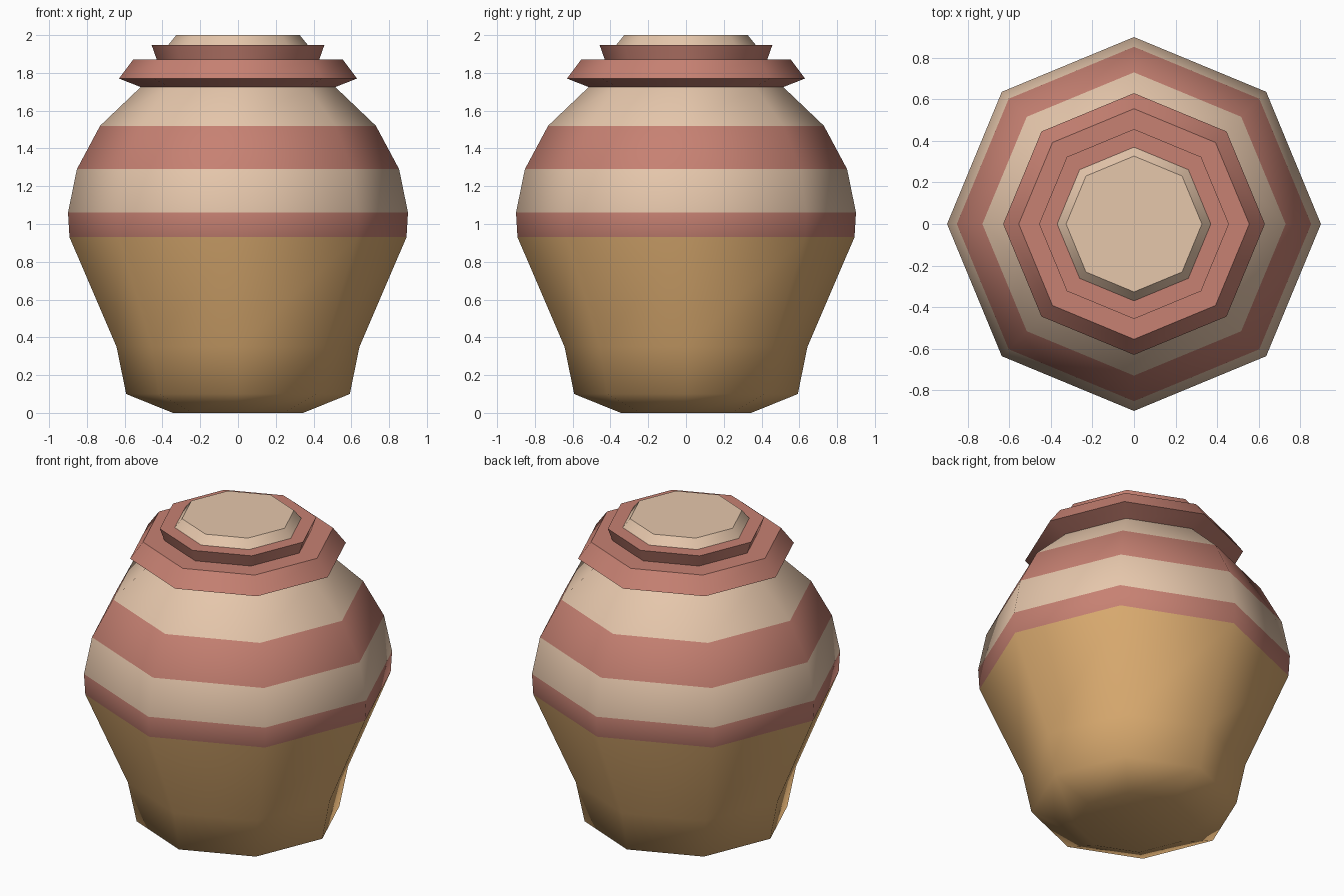
import bpy, bmesh, math

if "Cube" in bpy.data.objects:
    bpy.data.objects.remove(bpy.data.objects["Cube"])

SIDES = 8


def material(name, rgb):
    m = bpy.data.materials.new(name)
    m.diffuse_color = (*rgb, 1.0)
    m.use_nodes = True
    m.node_tree.nodes["Principled BSDF"].inputs["Base Color"].default_value = m.diffuse_color
    return m


cream = material("cream", (0.79, 0.57, 0.41))
red = material("terracotta_red", (0.57, 0.22, 0.17))
tan = material("tan_clay", (0.70, 0.405, 0.16))


def lathe(name, profile, mats, smooth_angle, band=None, cap_start=False, cap_end=False):
    """Spin (radius, z) points into an octagonal shell; band gives a material per ring."""
    bm = bmesh.new()
    rings = []
    for r, z in profile:
        rings.append([bm.verts.new((r * math.cos(math.tau * i / SIDES),
                                    r * math.sin(math.tau * i / SIDES), z))
                      for i in range(SIDES)])
    for k, (lo, hi) in enumerate(zip(rings, rings[1:])):
        for i in range(SIDES):
            j = (i + 1) % SIDES
            f = bm.faces.new((lo[i], lo[j], hi[j], hi[i]))
            f.material_index = band[k] if band else 0
    if cap_start:
        bm.faces.new(rings[0][::-1]).material_index = band[0] if band else 0
    if cap_end:
        bm.faces.new(rings[-1]).material_index = band[-1] if band else 0
    mesh = bpy.data.meshes.new(name)
    bm.to_mesh(mesh)
    bm.free()
    for m in mats:
        mesh.materials.append(m)
    ob = bpy.data.objects.new(name, mesh)
    bpy.context.collection.objects.link(ob)
    bpy.ops.object.select_all(action='DESELECT')
    ob.select_set(True)
    bpy.context.view_layer.objects.active = ob
    bpy.ops.object.shade_smooth_by_angle(angle=math.radians(smooth_angle))


# jar body: tan base, then alternating red and cream bands
lathe("jar_body",
      [(0.345, 0), (0.592, 0.10), (0.643, 0.35), (0.892, 0.93), (0.90, 1.06),
       (0.853, 1.29), (0.73, 1.52), (0.515, 1.725)],
      [tan, red, cream], 60, band=[0, 0, 0, 1, 2, 1, 2], cap_start=True)

# wide flared rim
lathe("rim", [(0.515, 1.725), (0.63, 1.77), (0.555, 1.87), (0.43, 1.87)], [red], 50)

# upper collar, widening upward
lathe("collar", [(0.43, 1.87), (0.457, 1.947), (0.37, 1.947)], [red], 50)

# cream stopper
lathe("stopper", [(0.37, 1.947), (0.327, 2.0)], [cream], 50, cap_end=True)
